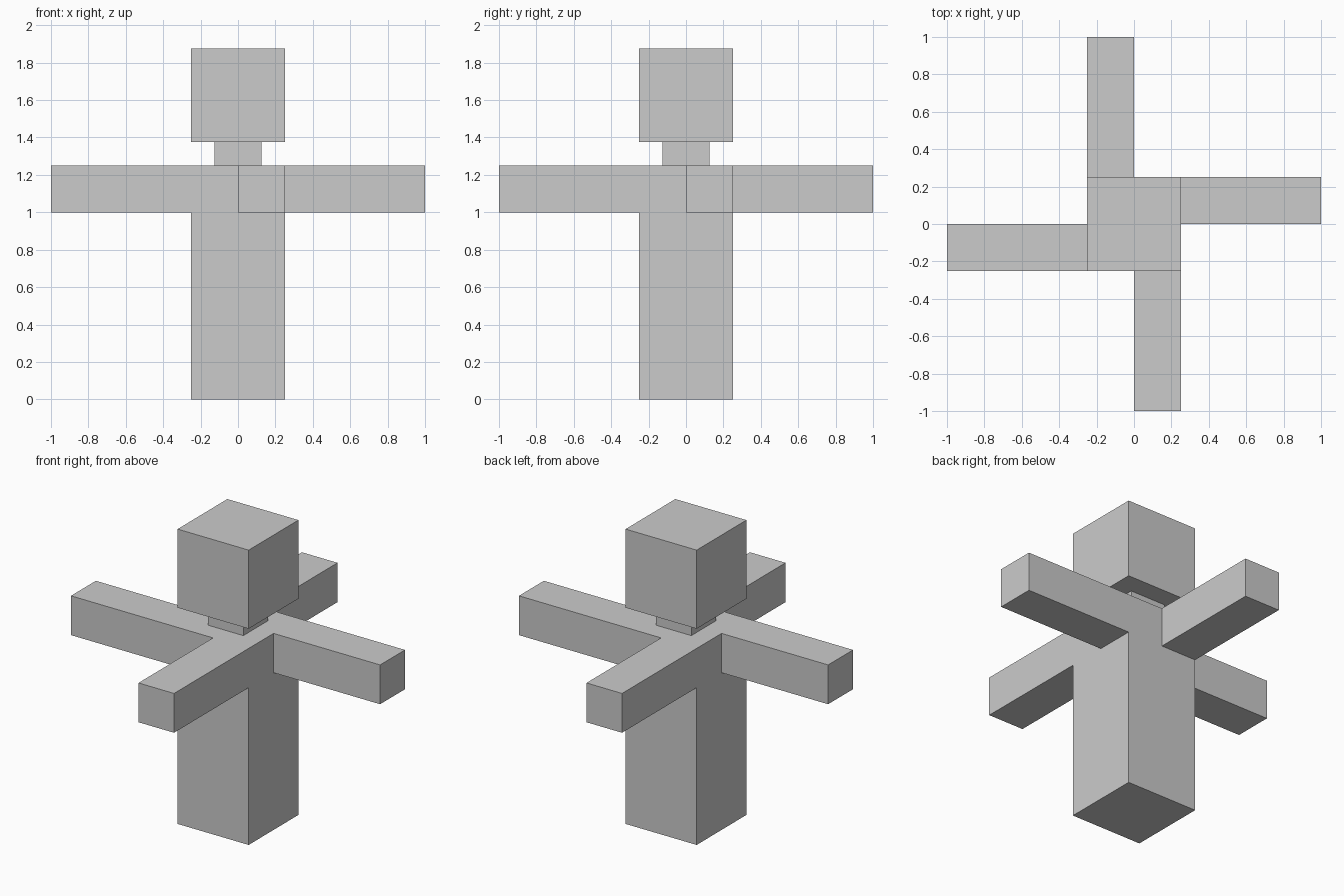
import bpy
import bmesh
import math
from mathutils import Matrix, Vector

if "Cube" in bpy.data.objects:
    bpy.data.objects.remove(bpy.data.objects["Cube"])


def box(name, lo, hi, turn=0.0):
    """Box between two corners, turned about the vertical axis."""
    lo, hi = Vector(lo), Vector(hi)
    bm = bmesh.new()
    bmesh.ops.create_cube(bm, size=1.0)
    bmesh.ops.scale(bm, vec=hi - lo, verts=bm.verts)
    bmesh.ops.translate(bm, vec=(lo + hi) / 2, verts=bm.verts)
    bmesh.ops.rotate(bm, cent=(0, 0, 0), matrix=Matrix.Rotation(turn, 3, 'Z'), verts=bm.verts)
    mesh = bpy.data.meshes.new(name)
    bm.to_mesh(mesh)
    bm.free()
    obj = bpy.data.objects.new(name, mesh)
    bpy.context.collection.objects.link(obj)
    return obj


# Square post, neck and cube head
box("body", (-0.25, -0.25, 0), (0.25, 0.25, 1.25))
box("neck", (-0.125, -0.125, 1.25), (0.125, 0.125, 1.375))
box("head", (-0.25, -0.25, 1.375), (0.25, 0.25, 1.875))

# Four arms in a pinwheel, each flush with one side of the body
for i, side in enumerate(("right", "back", "left", "front")):
    box(f"{side}_arm", (0.25, 0, 1), (1, 0.25, 1.25), i * math.pi / 2)
